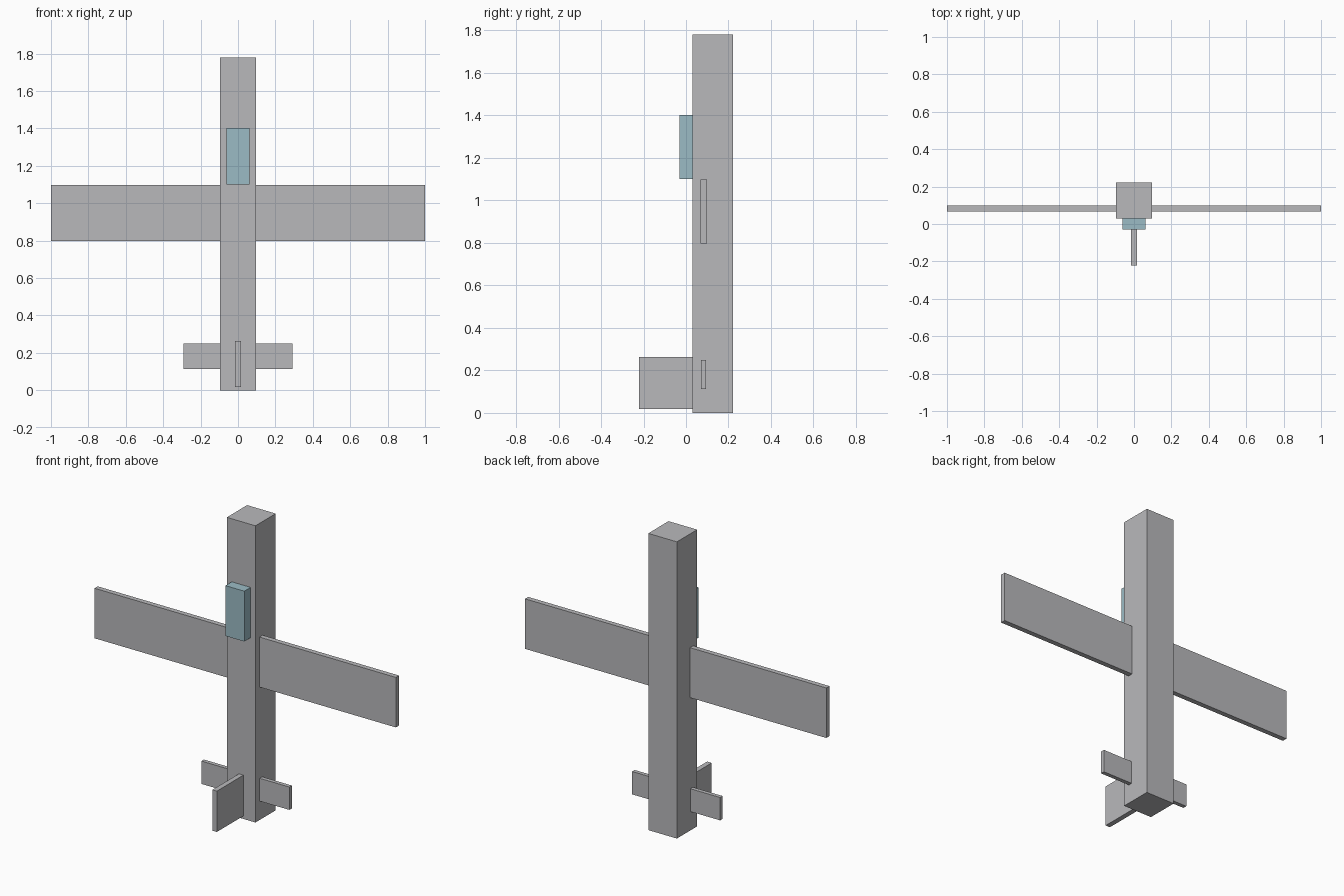
import bpy
import bmesh
from mathutils import Vector

if "Cube" in bpy.data.objects:
    bpy.data.objects.remove(bpy.data.objects["Cube"])


def material(name, rgb):
    m = bpy.data.materials.new(name)
    m.diffuse_color = (*rgb, 1.0)
    m.use_nodes = True
    m.node_tree.nodes["Principled BSDF"].inputs["Base Color"].default_value = m.diffuse_color
    return m


grey = material("light grey", (0.485, 0.485, 0.50))
glass = material("pale teal", (0.33, 0.50, 0.56))


def box(name, low, high, mat):
    """Axis-aligned box between two corners."""
    low, high = Vector(low), Vector(high)
    bm = bmesh.new()
    bmesh.ops.create_cube(bm, size=1.0)
    bmesh.ops.scale(bm, vec=high - low, verts=bm.verts)
    mesh = bpy.data.meshes.new(name)
    bm.to_mesh(mesh)
    bm.free()
    mesh.materials.append(mat)
    obj = bpy.data.objects.new(name, mesh)
    obj.location = (low + high) / 2
    bpy.context.collection.objects.link(obj)
    return obj


# Square body standing on its tail end
box("fuselage", (-0.095, 0.03, 0), (0.095, 0.222, 1.78), grey)

# Main wing and tailplane pass straight through the body
box("wing", (-1, 0.068, 0.798), (1, 0.098, 1.098), grey)
box("tailplane", (-0.292, 0.07, 0.113), (0.292, 0.094, 0.25), grey)

# Upright tail fin
box("tail_fin", (-0.015, -0.222, 0.018), (0.015, 0.04, 0.263), grey)

# Cockpit block
box("canopy", (-0.0625, -0.03, 1.10), (0.0625, 0.04, 1.402), glass)
